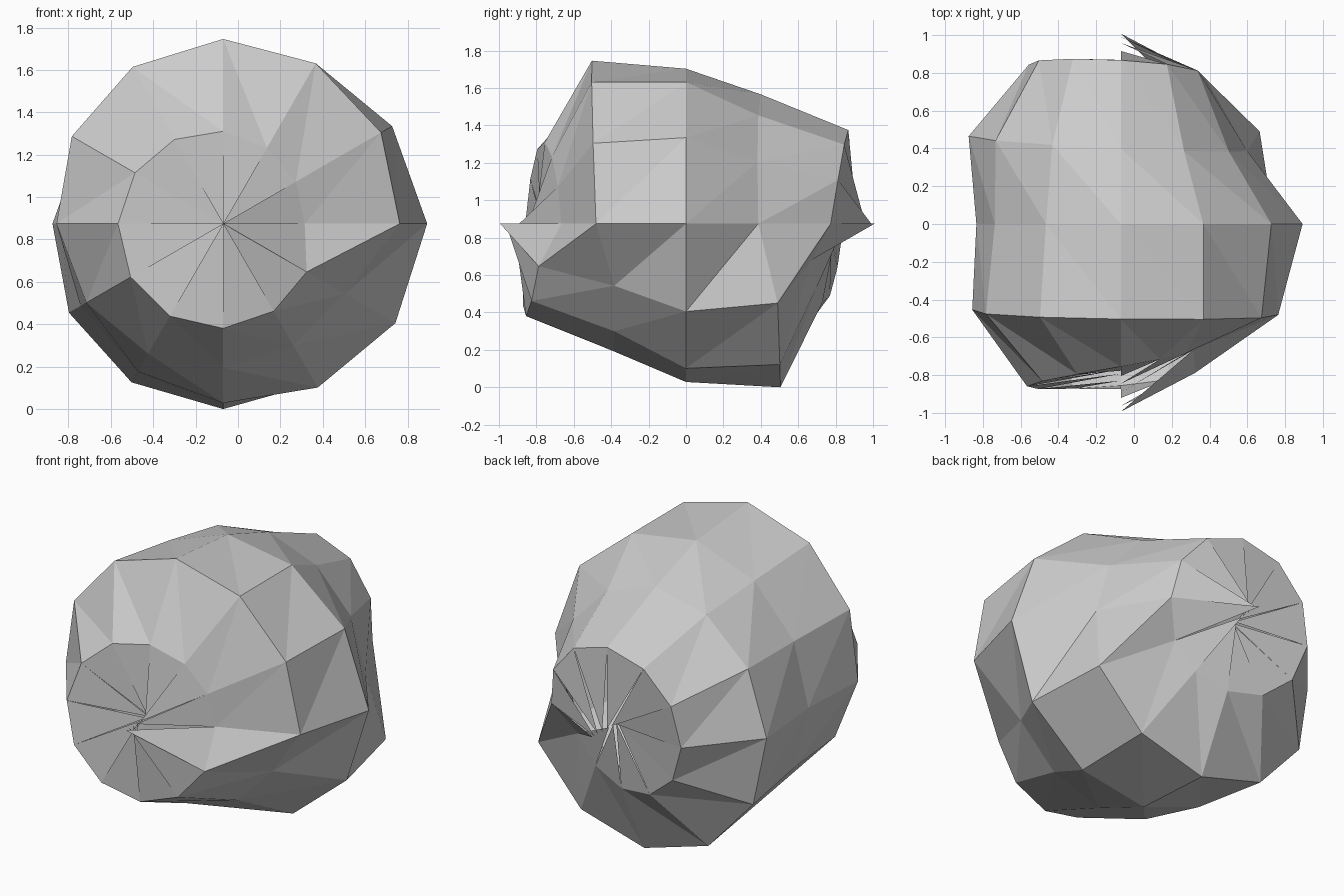
import bpy, bmesh
from math import sin, cos, pi

if "Cube" in bpy.data.objects:
    bpy.data.objects.remove(bpy.data.objects["Cube"])

SEGS, RINGS = 12, 6
CENTRE = (-0.07, 0.0, 0.88)
# wave phase at the start of each ring, front pole to back pole
PHASE = [3.1, -1.28, 0.66, 2.48, 4.33, 6.33, 1.75]


def point(ring, k):
    """Vertex of a unit sphere along y, pushed in or out by a travelling wave."""
    s = 0.887 + 0.123 * sin(PHASE[ring] + 0.385 * k)
    t = pi * ring / RINGS
    a = 2 * pi * k / SEGS
    r = s * sin(t)
    return (CENTRE[0] + r * cos(a), -s * cos(t), CENTRE[2] + r * sin(a))


bm = bmesh.new()
v = [[bm.verts.new(point(j, k)) for k in range(SEGS)] for j in range(RINGS + 1)]
for k in range(SEGS):
    n = (k + 1) % SEGS
    # pole fans: every triangle has its own tip
    bm.faces.new((v[0][k], v[1][n], v[1][k]))
    bm.faces.new((v[5][k], v[5][n], v[6][n]))
    # rock body
    for j in range(1, RINGS - 1):
        bm.faces.new((v[j][k], v[j][n], v[j + 1][n]))
        bm.faces.new((v[j][k], v[j + 1][n], v[j + 1][k]))
bmesh.ops.recalc_face_normals(bm, faces=bm.faces)

# settle on the ground
low = min(p.co.z for p in bm.verts)
bmesh.ops.translate(bm, verts=bm.verts, vec=(0, 0, -low))

mesh = bpy.data.meshes.new("boulder")
bm.to_mesh(mesh)
bm.free()
rock = bpy.data.objects.new("boulder", mesh)
bpy.context.collection.objects.link(rock)
